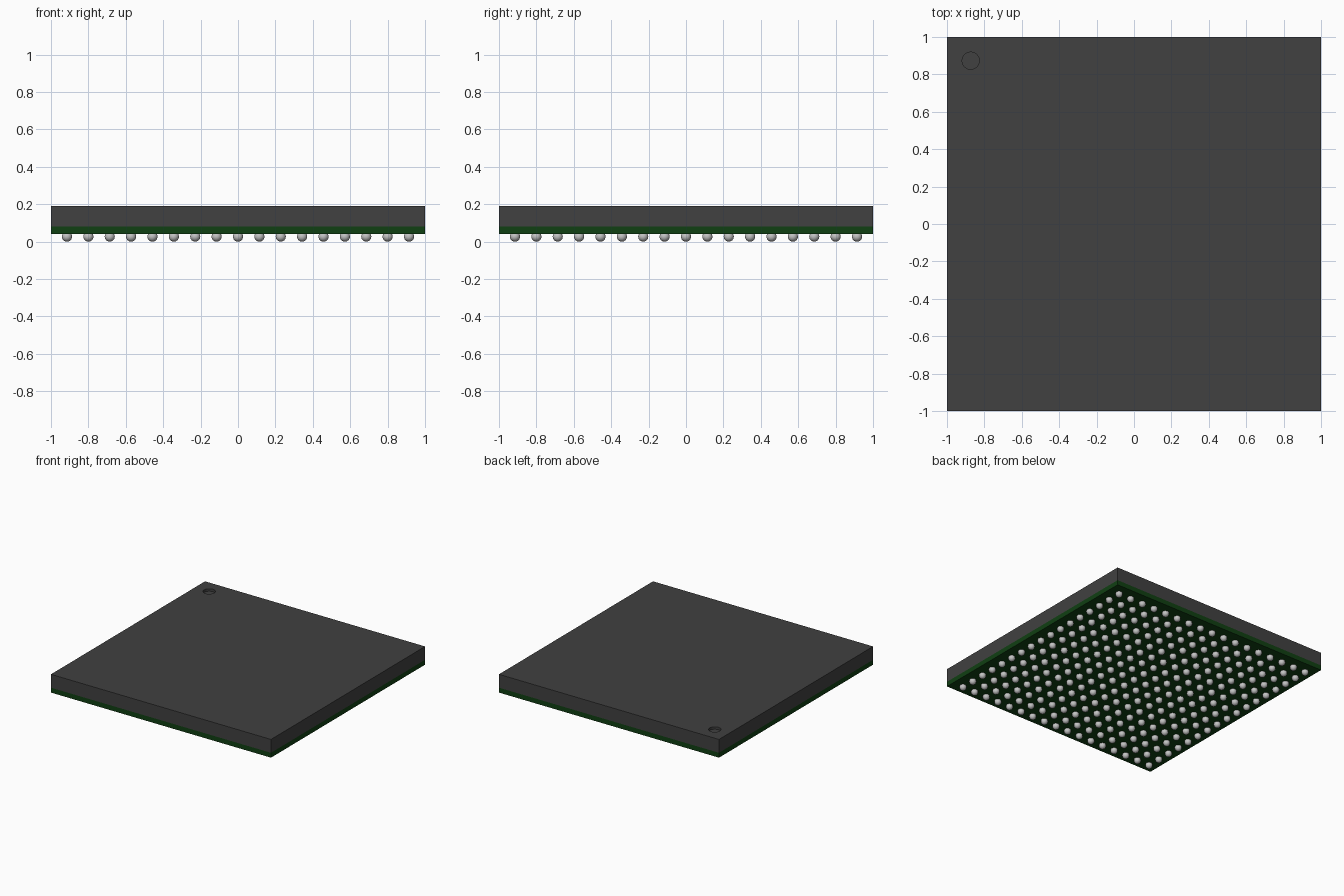
import bpy, bmesh, math

cube = bpy.data.objects.get("Cube")
if cube:
    bpy.data.objects.remove(cube, do_unlink=True)


def material(name, rgb):
    m = bpy.data.materials.new(name)
    m.use_nodes = True
    m.diffuse_color = (*rgb, 1)
    m.node_tree.nodes["Principled BSDF"].inputs["Base Color"].default_value = (*rgb, 1)
    return m


def add_object(name, bm, mat):
    mesh = bpy.data.meshes.new(name)
    bm.to_mesh(mesh)
    bm.free()
    mesh.materials.append(mat)
    obj = bpy.data.objects.new(name, mesh)
    bpy.context.collection.objects.link(obj)
    return obj


def slab(name, z0, z1, mat):
    bm = bmesh.new()
    bmesh.ops.create_cube(bm, size=1)
    bmesh.ops.scale(bm, vec=(2, 2, z1 - z0), verts=bm.verts)
    bmesh.ops.translate(bm, vec=(0, 0, (z0 + z1) / 2), verts=bm.verts)
    return add_object(name, bm, mat)


BOARD_Z, CASE_Z, TOP_Z = 0.04, 0.08, 0.19
charcoal = material("charcoal plastic", (0.052, 0.052, 0.052))
green = material("dark green board", (0.005, 0.05, 0.006))
solder = material("solder grey", (0.55, 0.55, 0.55))

# Board and moulded case
slab("substrate_board", BOARD_Z, CASE_Z, green)
case = slab("case", CASE_Z, TOP_Z, charcoal)

# Round orientation recess in the back right corner of the case
bm = bmesh.new()
bmesh.ops.create_cone(bm, cap_ends=True, segments=32, radius1=0.046, radius2=0.046, depth=0.04)
bmesh.ops.translate(bm, vec=(-0.873, 0.873, TOP_Z), verts=bm.verts)
cutter = add_object("recess_cutter", bm, charcoal)
cutter.hide_render = True
mod = case.modifiers.new("recess", "BOOLEAN")
mod.operation, mod.solver, mod.object = "DIFFERENCE", "EXACT", cutter
bpy.context.view_layer.objects.active = case
bpy.ops.object.modifier_apply(modifier=mod.name)
bpy.data.objects.remove(cutter, do_unlink=True)

# One solder ball, cut flat where it meets the board
RADIUS, COUNT, PITCH = 0.027, 17, 0.1143
bm = bmesh.new()
bmesh.ops.create_uvsphere(bm, u_segments=20, v_segments=12, radius=RADIUS)
bmesh.ops.translate(bm, vec=(0, 0, RADIUS), verts=bm.verts)
bmesh.ops.bisect_plane(bm, geom=bm.verts[:] + bm.edges[:] + bm.faces[:],
                       plane_co=(0, 0, BOARD_Z), plane_no=(0, 0, 1), clear_outer=True)
for f in bm.faces:
    f.smooth = True
ball = add_object("solder_balls", bm, solder)

# Full square grid of balls
half = PITCH * (COUNT - 1) / 2
ball.location = (-half, -half, 0)
for axis in range(2):
    arr = ball.modifiers.new("grid", "ARRAY")
    arr.count = COUNT
    arr.use_relative_offset = False
    arr.use_constant_offset = True
    arr.constant_offset_displace = [PITCH if i == axis else 0 for i in range(3)]
